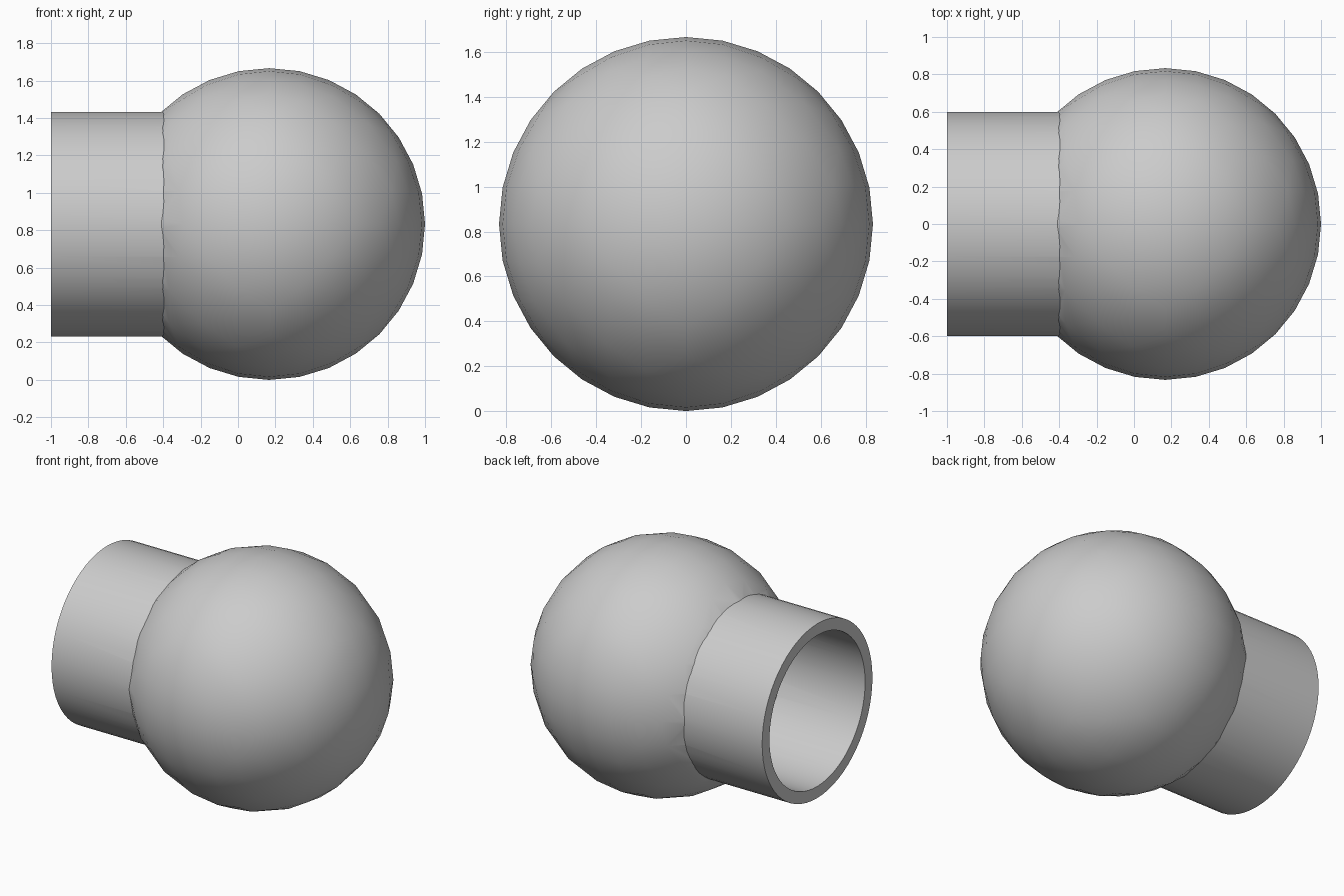
import bpy, bmesh, math
from mathutils import Vector, Matrix

if "Cube" in bpy.data.objects:
    bpy.data.objects.remove(bpy.data.objects["Cube"], do_unlink=True)

RADIUS = 5 / 6
WALL = 0.08
TUBE_RADIUS = 0.6
CENTER = Vector((1 - RADIUS, 0, RADIUS))

grey = bpy.data.materials.new("plain_grey")
grey.use_nodes = True
colour = (0.6, 0.6, 0.6, 1)
grey.diffuse_color = colour
grey.node_tree.nodes["Principled BSDF"].inputs["Base Color"].default_value = colour


def add_object(name, bm):
    bmesh.ops.recalc_face_normals(bm, faces=bm.faces)
    mesh = bpy.data.meshes.new(name)
    bm.to_mesh(mesh)
    bm.free()
    mesh.materials.append(grey)
    obj = bpy.data.objects.new(name, mesh)
    bpy.context.collection.objects.link(obj)
    return obj


def ball(name, radius):
    """Sphere made by repeatedly splitting an octahedron."""
    bm = bmesh.new()
    for axis in range(3):
        for sign in (-1, 1):
            point = Vector()
            point[axis] = sign
            bm.verts.new(point)
    bmesh.ops.convex_hull(bm, input=bm.verts)
    for _ in range(3):
        bmesh.ops.subdivide_edges(bm, edges=bm.edges[:], cuts=1, use_grid_fill=True)
        for v in bm.verts:
            v.co.normalize()
    for v in bm.verts:
        v.co = v.co * radius + CENTER
    return add_object(name, bm)


def pipe(name, radius, start, end):
    """Solid round bar along x."""
    bm = bmesh.new()
    place = Matrix.Translation(((start + end) / 2, 0, CENTER.z)) @ Matrix.Rotation(math.pi / 2, 4, "Y")
    bmesh.ops.create_cone(bm, cap_ends=True, segments=64, radius1=radius,
                          radius2=radius, depth=end - start, matrix=place)
    return add_object(name, bm)


# Hollow ball with an open neck
body = ball("hollow_ball_with_neck", RADIUS)
steps = [
    (pipe("neck", TUBE_RADIUS, -1, 0), "UNION"),
    (ball("ball_cavity", RADIUS - WALL), "DIFFERENCE"),
    (pipe("neck_bore", TUBE_RADIUS - WALL, -1.1, 0.05), "DIFFERENCE"),
]
bpy.ops.object.select_all(action="DESELECT")
body.select_set(True)
bpy.context.view_layer.objects.active = body
for helper, operation in steps:
    cut = body.modifiers.new(helper.name, "BOOLEAN")
    cut.operation = operation
    cut.solver = "EXACT"
    cut.object = helper
    bpy.ops.object.modifier_apply(modifier=cut.name)
    bpy.data.objects.remove(helper, do_unlink=True)

bpy.ops.object.shade_smooth_by_angle(angle=math.radians(30))
